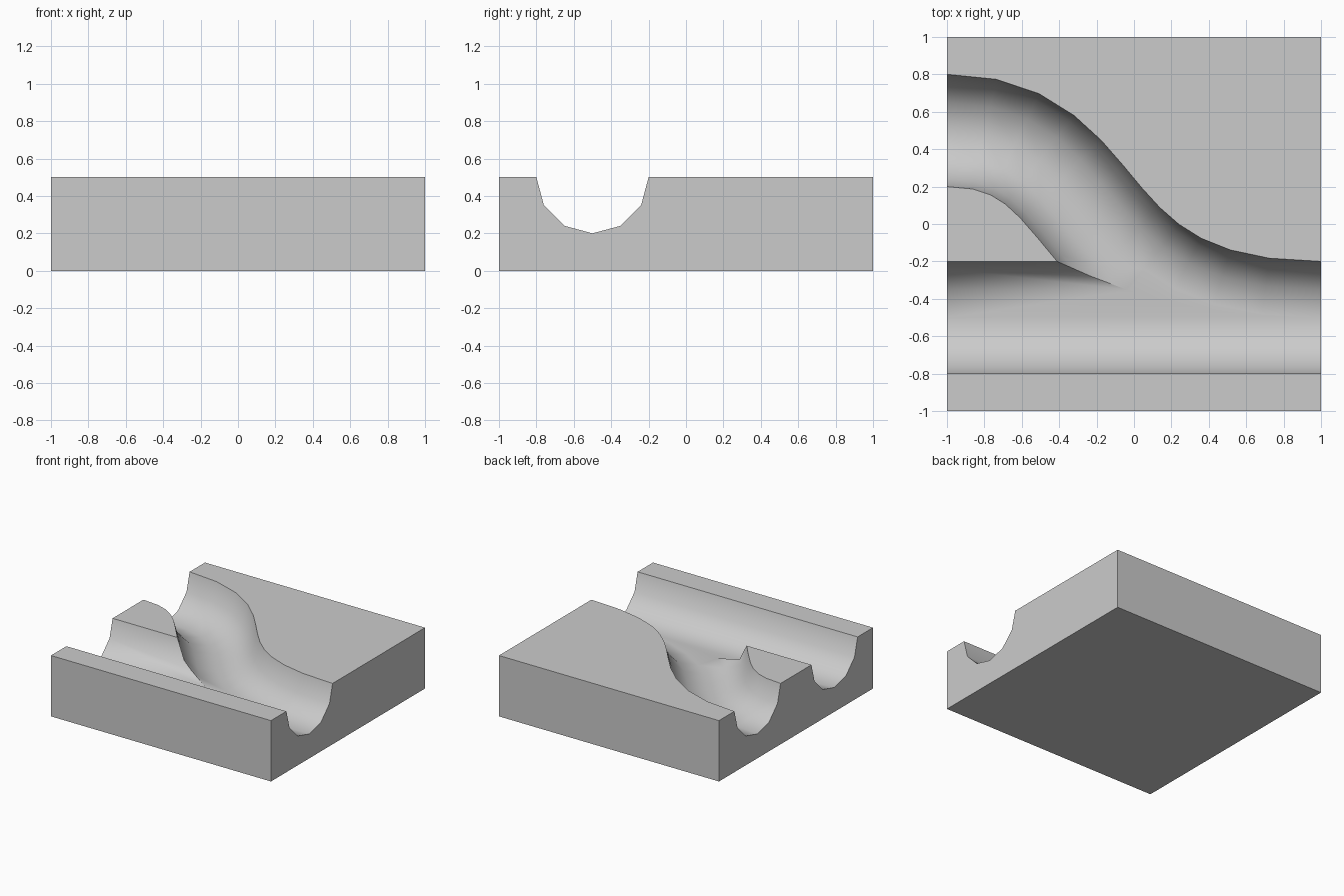
import bpy, bmesh, math
from mathutils import Vector

if "Cube" in bpy.data.objects:
    bpy.data.objects.remove(bpy.data.objects["Cube"])

RADIUS, TOP, SIDES, STEPS = 0.3, 0.5, 6, 12


def make_object(name, bm):
    bmesh.ops.recalc_face_normals(bm, faces=bm.faces)
    mesh = bpy.data.meshes.new(name)
    bm.to_mesh(mesh)
    bm.free()
    obj = bpy.data.objects.new(name, mesh)
    bpy.context.collection.objects.link(obj)
    return obj


def groove_cutter(name, path):
    """Sweep a half-round profile along (point, tangent) pairs."""
    profile = [(RADIUS * math.cos(math.pi * i / SIDES),
                TOP - RADIUS * math.sin(math.pi * i / SIDES)) for i in range(SIDES + 1)]
    profile += [(-RADIUS, TOP + 0.2), (RADIUS, TOP + 0.2)]
    bm = bmesh.new()
    rings = []
    for p, t in path:
        n = Vector((-t.y, t.x)).normalized()
        rings.append([bm.verts.new((p.x + n.x * o, p.y + n.y * o, z)) for o, z in profile])
    count = len(profile)
    for a, b in zip(rings, rings[1:]):
        for i in range(count):
            j = (i + 1) % count
            bm.faces.new((a[i], a[j], b[j], b[i]))
    bm.faces.new(rings[0])
    bm.faces.new(rings[-1])
    cutter = make_object(name, bm)
    cutter.hide_render = True
    cutter.hide_set(True)
    return cutter


# Block
bm = bmesh.new()
bmesh.ops.create_cube(bm, size=1)
for v in bm.verts:
    v.co = (v.co.x * 2, v.co.y * 2, (v.co.z + 0.5) * TOP)
block = make_object("track_block", bm)

# Straight groove
along = Vector((1, 0))
straight = groove_cutter("straight_groove_cutter",
                         [(Vector((-1.2, -0.5)), along), (Vector((1.2, -0.5)), along)])

# S-shaped groove that merges into the straight one
a, b, c, d = (Vector(p) for p in ((-1, 0.5), (-0.1, 0.5), (-0.4, -0.5), (1, -0.5)))
path = [(Vector((-1.1, 0.5)), along)]
for k in range(STEPS + 1):
    t = k / STEPS
    s = 1 - t
    point = a * s**3 + b * 3 * s * s * t + c * 3 * s * t * t + d * t**3
    path.append((point, (b - a) * s * s + (c - b) * 2 * s * t + (d - c) * t * t))
path.append((Vector((1.1, -0.5)), along))
curved = groove_cutter("curved_groove_cutter", path)

# Carve both grooves
bpy.context.view_layer.objects.active = block
block.select_set(True)
for cutter in (straight, curved):
    mod = block.modifiers.new(cutter.name, 'BOOLEAN')
    mod.operation = 'DIFFERENCE'
    mod.solver = 'EXACT'
    mod.object = cutter
    bpy.ops.object.modifier_apply(modifier=mod.name)
for cutter in (straight, curved):
    bpy.data.objects.remove(cutter)

bpy.ops.object.shade_smooth_by_angle(angle=math.radians(40))
